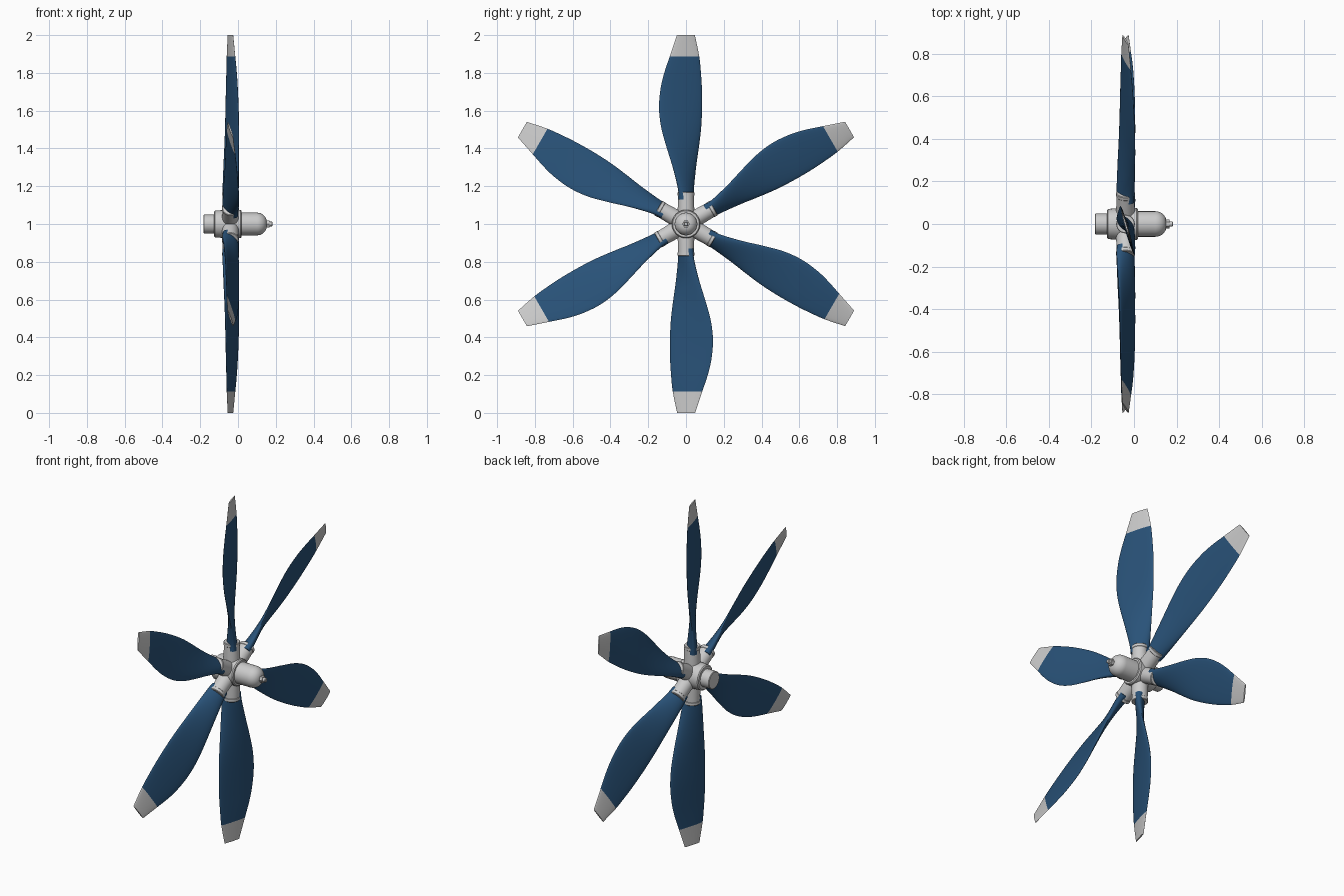
import bpy, bmesh, math
from mathutils import Matrix, Vector

if "Cube" in bpy.data.objects:
    bpy.data.objects.remove(bpy.data.objects["Cube"])

def material(name, rgb):
    m = bpy.data.materials.new(name)
    m.diffuse_color = (*rgb, 1)
    m.use_nodes = True
    m.node_tree.nodes["Principled BSDF"].inputs["Base Color"].default_value = m.diffuse_color
    return m

GREY = material("light grey metal", (0.60, 0.60, 0.60))
BLUE = material("dark blue paint", (0.022, 0.085, 0.19))
CENTRE = Matrix.Translation((0, 0, 1))
HUB_X = -0.04

def finish(name, bm, mats, matrix, angle=35):
    bmesh.ops.recalc_face_normals(bm, faces=bm.faces)
    me = bpy.data.meshes.new(name)
    bm.to_mesh(me)
    bm.free()
    for m in mats:
        me.materials.append(m)
    ob = bpy.data.objects.new(name, me)
    bpy.context.collection.objects.link(ob)
    ob.matrix_world = matrix
    bpy.ops.object.select_all(action='DESELECT')
    ob.select_set(True)
    bpy.context.view_layer.objects.active = ob
    bpy.ops.object.shade_smooth_by_angle(angle=math.radians(angle))
    return ob

def loft(bm, rings):
    """Skin a list of closed rings and cap both ends; returns the faces."""
    vs = [[bm.verts.new(p) for p in ring] for ring in rings]
    n = len(vs[0])
    for a, b in zip(vs, vs[1:]):
        for i in range(n):
            j = (i + 1) % n
            bm.faces.new((a[i], a[j], b[j], b[i]))
    bm.faces.new(vs[0])
    bm.faces.new(vs[-1])

def lathe_x(name, profile, sides=48):
    """Turn (x, radius) points about the propeller shaft."""
    bm = bmesh.new()
    loft(bm, [[(x, r * math.cos(2 * math.pi * i / sides), r * math.sin(2 * math.pi * i / sides))
               for i in range(sides)] for x, r in profile])
    return finish(name, bm, [GREY], CENTRE)

# Hub parts along the shaft
lathe_x("rear_shaft", [(-0.183, 0.047), (-0.18, 0.05), (-0.12, 0.05)])
lathe_x("hub_core", [(-0.127, 0.065), (-0.122, 0.071), (-0.09, 0.073), (0.012, 0.075), (0.018, 0.07)])
dome = [(0.01, 0.06), (0.10, 0.06)]
dome += [(0.10 + 0.052 * math.sin(a), 0.012 + 0.048 * math.cos(a))
         for a in [math.pi / 2 * k / 10 for k in range(1, 11)]]
lathe_x("front_dome", dome)
lathe_x("nose_nut", [(0.148, 0.02), (0.166, 0.02)], 6)
lathe_x("nose_stud", [(0.16, 0.012), (0.18, 0.012), (0.183, 0.009)], 20)

# Blade stations: radius, front edge (y, x), rear edge (y, x), thickness
STATIONS = [
    (0.13, -0.034, -0.005, 0.034, -0.075, 0.060),
    (0.18, -0.038, -0.002, 0.038, -0.078, 0.050),
    (0.30, -0.070, 0.002, 0.053, -0.075, 0.034),
    (0.42, -0.107, 0.004, 0.070, -0.070, 0.026),
    (0.52, -0.133, 0.004, 0.081, -0.067, 0.022),
    (0.62, -0.143, 0.002, 0.085, -0.065, 0.019),
    (0.72, -0.134, -0.002, 0.084, -0.063, 0.016),
    (0.80, -0.115, -0.007, 0.079, -0.061, 0.014),
    (0.887, -0.086, -0.015, 0.070, -0.059, 0.012),
    (1.00, -0.048, -0.026, 0.047, -0.054, 0.008),
]

def smooth_stations(st, steps=4):
    """Catmull-Rom interpolation through the stations."""
    out = []
    for i in range(len(st) - 1):
        p = [Vector(st[min(max(k, 0), len(st) - 1)]) for k in (i - 1, i, i + 1, i + 2)]
        for s in range(steps):
            t = s / steps
            out.append(0.5 * (2 * p[1] + (p[2] - p[0]) * t
                              + (2 * p[0] - 5 * p[1] + 4 * p[2] - p[3]) * t * t
                              + (3 * p[1] - p[0] - 3 * p[2] + p[3]) * t ** 3))
    return out + [Vector(st[-1])]

def section(s, n=24):
    r, yf, xf, yr, xr, th = s
    front, rear = Vector((xf, yf, r)), Vector((xr, yr, r))
    mid, half = (front + rear) / 2, (front - rear) / 2
    normal = Vector((-half.y, half.x, 0)).normalized()
    return [mid + half * math.cos(a) + normal * (th / 2) * math.sin(a)
            for a in [2 * math.pi * i / n for i in range(n)]]

def blade(index, matrix):
    bm = bmesh.new()
    loft(bm, [section(s) for s in smooth_stations(STATIONS)])
    for f in bm.faces:      # painted tip
        f.material_index = int(f.calc_center_median().z > 0.887)
    finish(f"blade_{index}", bm, [BLUE, GREY], matrix, 50)

def socket(index, matrix):
    bm = bmesh.new()
    prof = [(0.0, 0.044), (0.075, 0.044), (0.150, 0.042), (0.152, 0.044), (0.167, 0.044), (0.170, 0.041)]
    loft(bm, [[(HUB_X + r * math.cos(2 * math.pi * i / 32), r * math.sin(2 * math.pi * i / 32), z)
               for i in range(32)] for z, r in prof])
    finish(f"blade_socket_{index}", bm, [GREY], matrix)

# Six blades with their sockets around the hub
for k in range(6):
    m = CENTRE @ Matrix.Rotation(k * math.pi / 3, 4, 'X')
    socket(k + 1, m)
    blade(k + 1, m)
